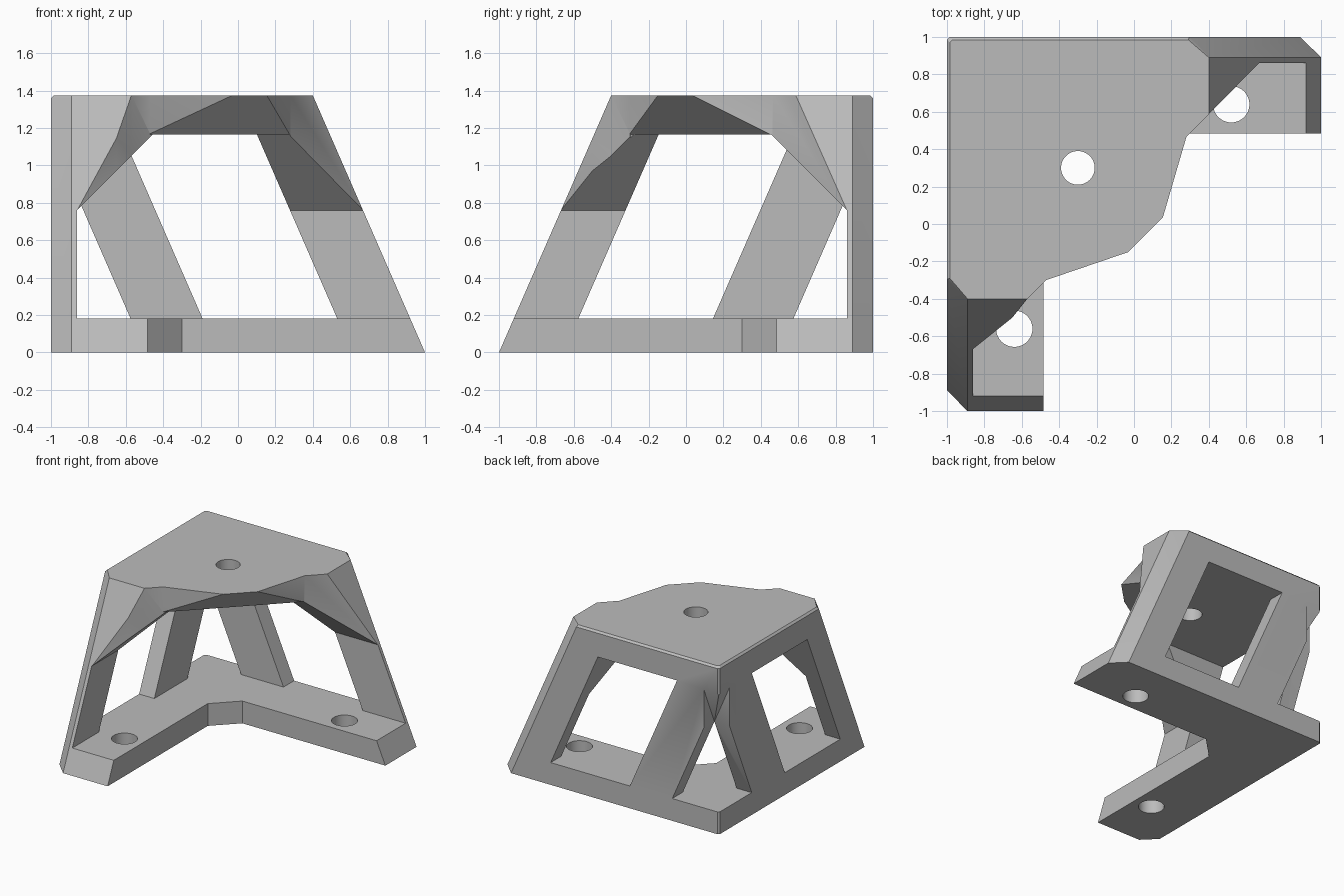
import bpy, bmesh, math
from mathutils import Vector

if "Cube" in bpy.data.objects:
    bpy.data.objects.remove(bpy.data.objects["Cube"], do_unlink=True)

LEAN = 0.4364            # inward lean of both ends per unit of height
FLOOR, CEIL, TOP = 0.183, 1.165, 1.375
WALL = 0.862             # inner face of the two walls

grey = bpy.data.materials.new("plain grey")
grey.use_nodes = True
grey.diffuse_color = (0.5, 0.5, 0.5, 1)
grey.node_tree.nodes["Principled BSDF"].inputs["Base Color"].default_value = (0.5, 0.5, 0.5, 1)


def loft(name, rings):
    """Closed solid through rings of 3D points."""
    bm = bmesh.new()
    loops = [[bm.verts.new(p) for p in ring] for ring in rings]
    n = len(loops[0])
    for low, high in zip(loops, loops[1:]):
        for i in range(n):
            j = (i + 1) % n
            bm.faces.new((low[i], low[j], high[j], high[i]))
    bm.faces.new(loops[0][::-1])
    bm.faces.new(loops[-1])
    bmesh.ops.recalc_face_normals(bm, faces=bm.faces)
    mesh = bpy.data.meshes.new(name)
    bm.to_mesh(mesh)
    bm.free()
    obj = bpy.data.objects.new(name, mesh)
    bpy.context.collection.objects.link(obj)
    mesh.materials.append(grey)
    return obj


def prism(name, pts, u, v, w, start, end):
    """Profile in directions u, v, extruded along w."""
    u, v, w = Vector(u), Vector(v), Vector(w)
    return loft(name, [[u * a + v * b + w * t for a, b in pts] for t in (start, end)])


def cut(body, cutter):
    cutter.hide_render = True
    mod = body.modifiers.new("cut", "BOOLEAN")
    mod.operation, mod.solver, mod.object = "DIFFERENCE", "EXACT", cutter
    bpy.context.view_layer.objects.active = body
    bpy.ops.object.modifier_apply(modifier=mod.name)
    bpy.data.objects.remove(cutter, do_unlink=True)


X, Y, Z = (1, 0, 0), (0, 1, 0), (0, 0, 1)


# Leaning outer block with bevelled corner and top edges
def outline(z, inset, bevel=0.015, nick=0.11):
    e, o = 1 - LEAN * z, 1 - inset
    return [(x, y, z) for x, y in (
        (-o, o - bevel), (bevel - o, o), (e - nick, o), (e, 1 - nick),
        (e, -e), (nick - 1, -e), (-o, nick - e))]


body = loft("corner_bracket", [outline(0, 0), outline(TOP - 0.015, 0), outline(TOP, 0.015)])

# Open front above the base: upright cut along the plate and gusset edges
front = [(-WALL, -0.67), (-0.65, -0.5), (-0.57, -0.4), (-0.47, -0.3), (-0.03, -0.15),
         (0.15, 0.02), (0.28, 0.465), (0.67, WALL), (2, WALL), (2, -2), (-WALL, -2)]
cut(body, prism("front_cut", front, X, Y, Z, FLOOR, 2))

# L-shaped base with a bevelled inner corner
inner = [(-0.485, -2), (-0.485, 0.3), (-0.3, 0.485), (2, 0.485), (2, -2)]
cut(body, prism("base_cut", inner, X, Y, Z, -1, FLOOR + 0.001))

# Room under the plate, with sloped gussets kept at the ends
knee = CEIL - 0.405


def room(z, t):
    a = WALL - t
    return [(-a, a, z), (2, a, z), (2, -2, z), (-a, -2, z)]


cut(body, loft("room_cut", [room(FLOOR, 0), room(knee, 0), room(CEIL, CEIL - knee)]))
corner = [(-WALL, WALL), (0.05, WALL), (0.05, -0.1), (-WALL, -0.1)]
cut(body, prism("corner_room_cut", corner, X, Y, Z, FLOOR, CEIL))


# Slanted windows and corner triangles in both walls
def slant(a, z=CEIL):
    return a - LEAN * (z - FLOOR)


for side, u, w, lo, hi in (("back", X, Y, -0.19, 0.53), ("side", (0, -1, 0), (-1, 0, 0), -0.145, 0.575)):
    window = [(lo, FLOOR), (hi, FLOOR), (slant(hi), CEIL), (slant(lo), CEIL)]
    cut(body, prism(side + "_window_cut", window, u, Z, w, 0.3, 1.5))
    foot = -0.575
    triangle = [(foot, FLOOR), (slant(foot, 1.28), 1.28), (-1.2, 1.28), (-1.2, FLOOR)]
    cut(body, prism(side + "_corner_cut", triangle, u, Z, w, WALL, 1.5))

# Undercut lip along the diagonal front edge of the plate
r = math.sqrt(0.5)
lip = [(-0.125, CEIL), (1, CEIL + 1.125), (1, 0.5), (-0.125, 0.5)]
cut(body, prism("lip_cut", lip, (r, -r, 0), Z, (r, r, 0), -0.545, 0.525))

# Round holes through the plate and both arms of the base
for x, y, rad, low, high in ((-0.3, 0.3, 0.09, 1, 2), (0.52, 0.64, 0.097, -1, 0.5), (-0.64, -0.56, 0.097, -1, 0.5)):
    ring = [(x + rad * math.cos(math.tau * i / 48), y + rad * math.sin(math.tau * i / 48)) for i in range(48)]
    cut(body, prism("hole_cut", ring, X, Y, Z, low, high))

bpy.ops.object.select_all(action="DESELECT")
body.select_set(True)
bpy.context.view_layer.objects.active = body
bpy.ops.object.shade_smooth_by_angle(angle=math.radians(30))
